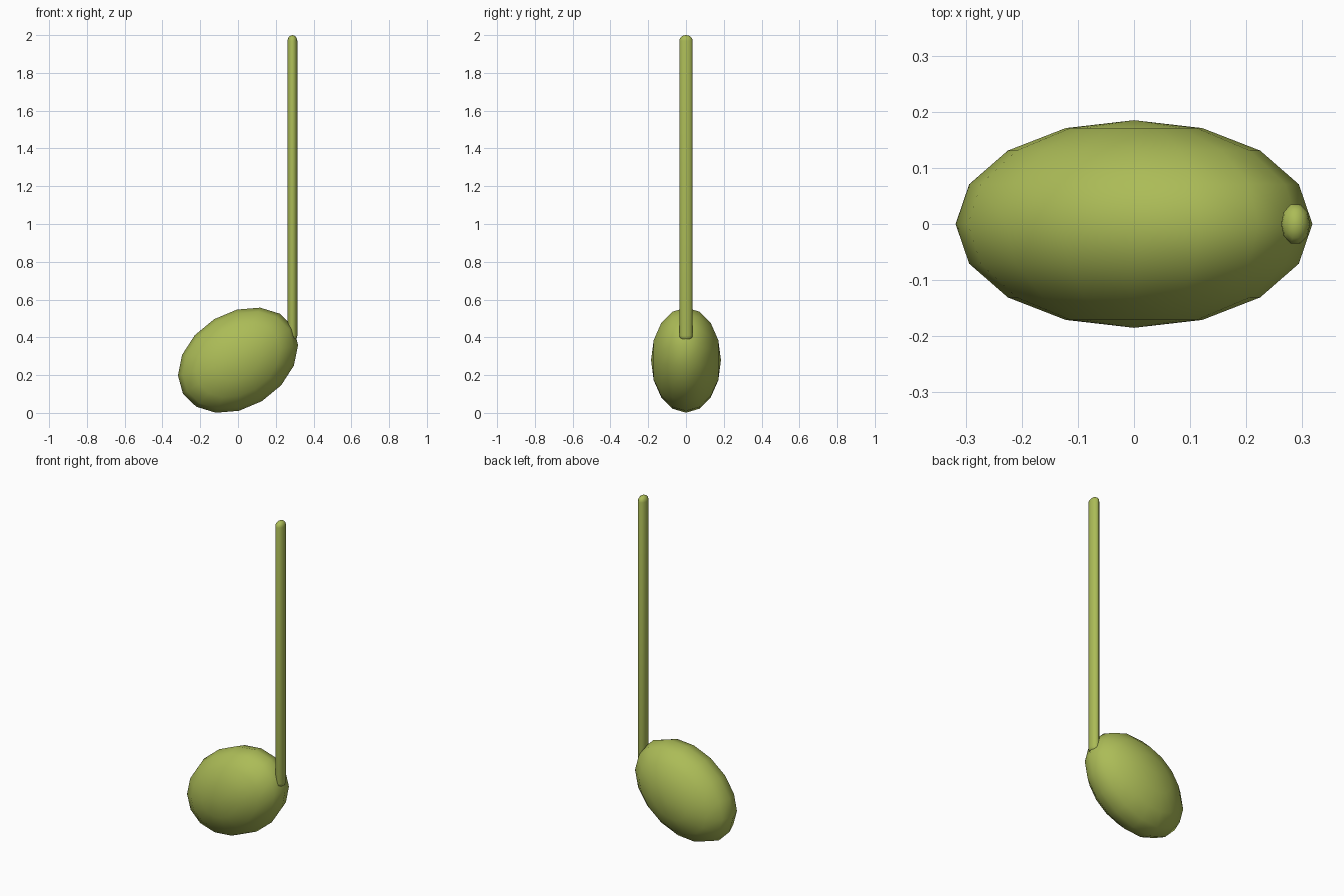
import bpy, bmesh, math
from mathutils import Matrix

cube = bpy.data.objects.get("Cube")
if cube:
    bpy.data.objects.remove(cube, do_unlink=True)

# Single olive green for the whole note
olive = bpy.data.materials.new("olive_green")
olive.use_nodes = True
COLOUR = (0.41, 0.50, 0.095, 1.0)
olive.diffuse_color = COLOUR
bsdf = olive.node_tree.nodes["Principled BSDF"]
bsdf.inputs["Base Color"].default_value = COLOUR
bsdf.inputs["Roughness"].default_value = 0.6


def finish(name, bm):
    """Turn a bmesh into a smooth shaded object."""
    bmesh.ops.recalc_face_normals(bm, faces=bm.faces)
    for f in bm.faces:
        f.smooth = True
    mesh = bpy.data.meshes.new(name)
    bm.to_mesh(mesh)
    bm.free()
    mesh.materials.append(olive)
    obj = bpy.data.objects.new(name, mesh)
    bpy.context.collection.objects.link(obj)
    return obj


# Note head: a sphere with its poles front and back, flattened and slanted
bm = bmesh.new()
bmesh.ops.create_uvsphere(bm, u_segments=16, v_segments=8, radius=1.0)
bmesh.ops.rotate(bm, verts=bm.verts, matrix=Matrix.Rotation(math.pi / 2, 3, 'X'))
slant = Matrix(((0.318, 0.0, -0.005, 0.0),
                (0.0, 0.185, 0.0, 0.0),
                (0.08, 0.0, 0.268, 0.279),
                (0.0, 0.0, 0.0, 1.0)))
bmesh.ops.transform(bm, verts=bm.verts, matrix=slant)
finish("note_head", bm)

# Stem: an oval rod with domed ends, its foot sunk into the head
SIDES, RX, RY, CX = 10, 0.026, 0.037, 0.288
BOTTOM, TOP, DOME = 0.38, 2.0, 0.03
bm = bmesh.new()
profile = []
for i in range(1, 5):
    a = math.radians(22.5 * i)
    profile.append((math.sin(a), DOME * (1 - math.cos(a))))
levels = ([(r, BOTTOM + h) for r, h in profile]
          + [(r, TOP - h) for r, h in reversed(profile)])
rings = []
for r, z in levels:
    rings.append([bm.verts.new((CX - RX * r * math.cos(2 * math.pi * k / SIDES),
                                RY * r * math.sin(2 * math.pi * k / SIDES), z))
                  for k in range(SIDES)])
for low, high in zip(rings, rings[1:]):
    for k in range(SIDES):
        n = (k + 1) % SIDES
        bm.faces.new((low[k], low[n], high[n], high[k]))
for ring, z in ((rings[0], BOTTOM), (rings[-1], TOP)):
    tip = bm.verts.new((CX, 0, z))
    for k in range(SIDES):
        bm.faces.new((ring[k], ring[(k + 1) % SIDES], tip))
finish("stem", bm)
